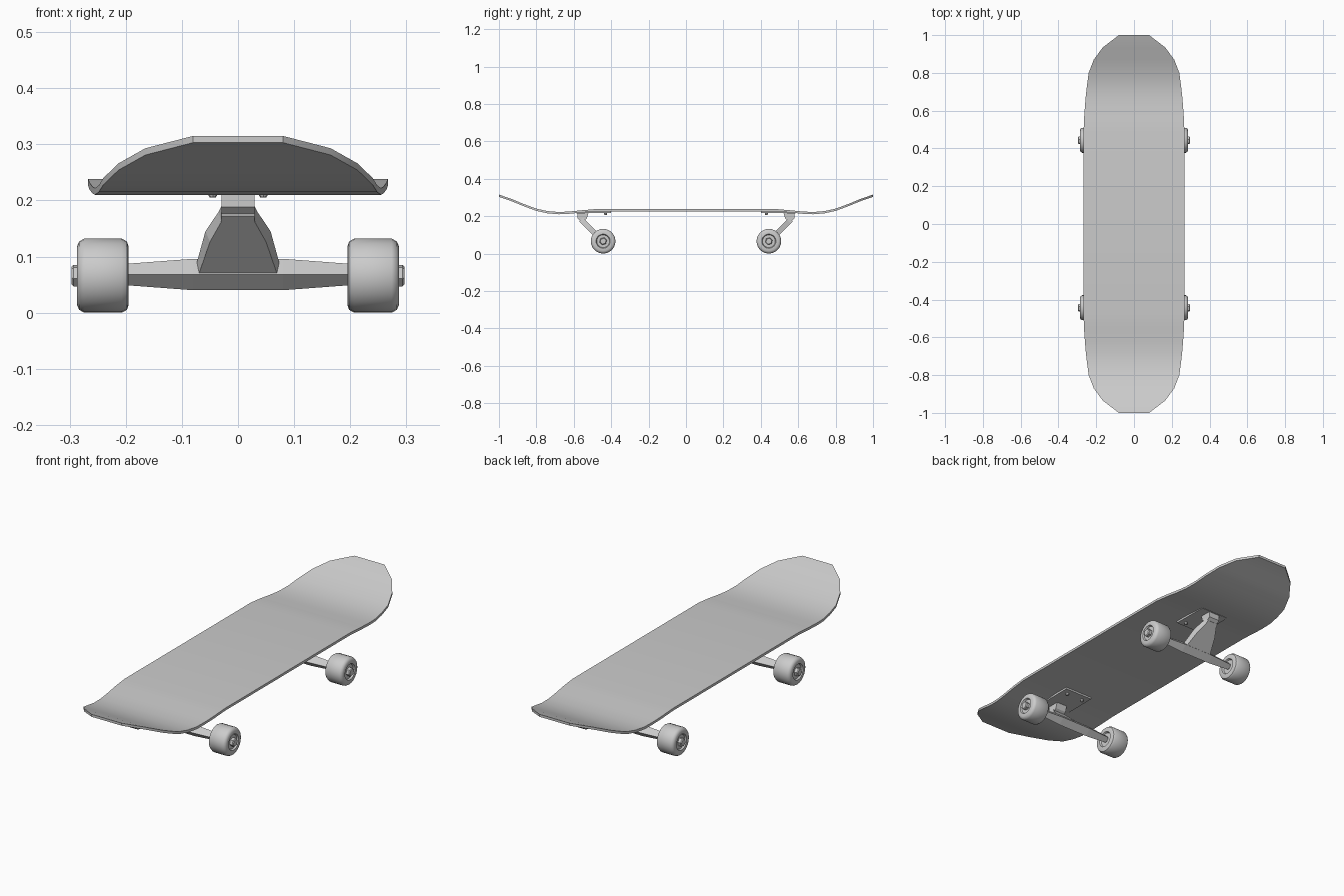
import bpy, bmesh, math
from mathutils import Vector

cube = bpy.data.objects.get("Cube")
if cube:
    bpy.data.objects.remove(cube, do_unlink=True)

grey = bpy.data.materials.new("light_grey")
grey.use_nodes = True
colour = (0.6, 0.6, 0.6, 1)
grey.diffuse_color = colour
grey.node_tree.nodes["Principled BSDF"].inputs["Base Color"].default_value = colour


def loft(name, rings, closed=False, smooth=None):
    """Skin a list of equal point rings, capping the ends unless closed."""
    bm = bmesh.new()
    rows = [[bm.verts.new(p) for p in ring] for ring in rings]
    n = len(rows[0])
    pairs = list(zip(rows, rows[1:])) + ([(rows[-1], rows[0])] if closed else [])
    for a, b in pairs:
        for i in range(n):
            j = (i + 1) % n
            bm.faces.new((a[i], a[j], b[j], b[i]))
    if not closed:
        bm.faces.new(rows[0])
        bm.faces.new(rows[-1])
    bmesh.ops.recalc_face_normals(bm, faces=bm.faces)
    mesh = bpy.data.meshes.new(name)
    bm.to_mesh(mesh)
    bm.free()
    mesh.materials.append(grey)
    ob = bpy.data.objects.new(name, mesh)
    bpy.context.collection.objects.link(ob)
    if smooth:
        bpy.ops.object.select_all(action='DESELECT')
        ob.select_set(True)
        bpy.context.view_layer.objects.active = ob
        bpy.ops.object.shade_smooth_by_angle(angle=math.radians(smooth))
    return ob


def turned(name, profile, y, z, sides, smooth=None, closed=False, start=0.0):
    """Turn (x, radius) points around an axis parallel to x."""
    angles = [start + math.tau * i / sides for i in range(sides)]
    return loft(name, [[(x, y + r * math.cos(a), z + r * math.sin(a)) for a in angles]
                       for x, r in profile], closed, smooth)


def prism(name, outline, half):
    """Extrude a (y, z) outline across x."""
    return loft(name, [[(x, y, z) for y, z in outline] for x in (-half, half)])


# Deck: (distance from middle, half width, top height)
half_deck = [(0.48, 0.267, 0.238), (0.55, 0.265, 0.232), (0.62, 0.26, 0.225),
             (0.68, 0.255, 0.222), (0.74, 0.248, 0.227), (0.8, 0.24, 0.24),
             (0.87, 0.213, 0.266), (0.935, 0.165, 0.293), (1.0, 0.08, 0.315)]
stations = [(-y, w, z) for y, w, z in reversed(half_deck)] + half_deck
thick = 0.012
loft("deck", [[(-w, y, z), (w, y, z), (w, y, z - thick), (-w, y, z - thick)]
              for y, w, z in stations], smooth=35)

# Trucks and wheels at both ends
AXLE_Y, AXLE_Z = 0.443, 0.066
wheel_profile = [(0.207, 0.066), (0.274, 0.066), (0.283, 0.061), (0.287, 0.052),
                 (0.287, 0.038), (0.279, 0.034), (0.279, 0.012),
                 (0.203, 0.012), (0.203, 0.034), (0.195, 0.038),
                 (0.195, 0.052), (0.198, 0.061)]

for end, s in (("front", -1), ("back", 1)):
    y0 = s * AXLE_Y

    # Hanger bar with a diamond section that tapers toward the wheels
    turned(end + "_hanger", [(-0.2, 0.019), (-0.08, 0.028), (0.08, 0.028), (0.2, 0.019)],
           y0, AXLE_Z + 0.002, 4)

    # Slanted arm, narrowing up to the base bracket
    along = Vector((0, s, 1)).normalized()
    across = Vector((0, s, -1)).normalized()
    origin = Vector((0, y0, AXLE_Z))
    rings = []
    for v, low, high in ((0.018, 0.07, 0.074), (0.1, 0.05, 0.058),
                         (0.15, 0.03, 0.034), (0.165, 0.029, 0.029)):
        c = origin + along * v
        rings.append([c + across * t + Vector((x, 0, 0))
                      for x, t in ((-low, 0.015), (low, 0.015), (high, -0.012), (-high, -0.012))])
    loft(end + "_arm", rings)

    # Base bracket and plate
    prism(end + "_bracket", [(s * y, z) for y, z in
          ((0.58, 0.222), (0.58, 0.188), (0.557, 0.166), (0.53, 0.188), (0.52, 0.222))], 0.029)
    prism(end + "_base_plate", [(s * y, z) for y, z in
          ((0.4, 0.228), (0.4, 0.217), (0.585, 0.215), (0.585, 0.226))], 0.075)

    for side, m in (("left", 1), ("right", -1)):
        tag = end + "_" + side
        turned(tag + "_wheel", [(m * x, r) for x, r in wheel_profile], y0, AXLE_Z, 24, 40, True)
        turned(tag + "_axle", [(m * 0.18, 0.012), (m * 0.294, 0.012)], y0, AXLE_Z, 12, 40)
        turned(tag + "_nut", [(m * 0.276, 0.02), (m * 0.293, 0.02), (m * 0.297, 0.016)],
               y0, AXLE_Z, 6, start=0.26)

        # Plate bolt
        bolt = [[(m * 0.045 + r * math.cos(k * math.tau / 8), s * 0.43 + r * math.sin(k * math.tau / 8), z)
                 for k in range(8)] for z, r in ((0.22, 0.008), (0.209, 0.008), (0.205, 0.005))]
        loft(tag + "_bolt", bolt)
